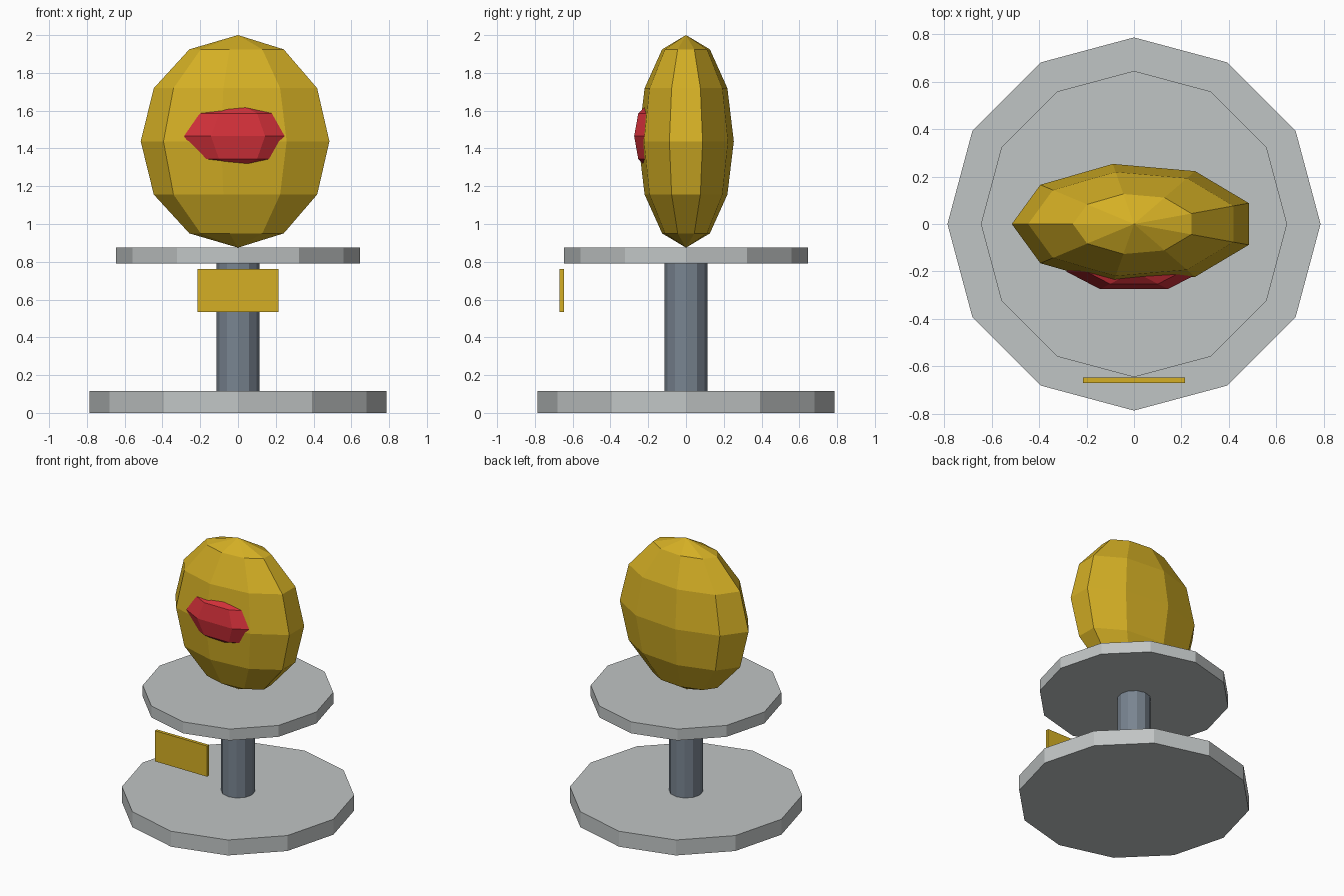
import bpy
import bmesh
from math import sin, cos, pi

cube = bpy.data.objects.get("Cube")
if cube:
    bpy.data.objects.remove(cube, do_unlink=True)


def material(name, rgb):
    mat = bpy.data.materials.new(name)
    mat.use_nodes = True
    colour = (*rgb, 1.0)
    mat.diffuse_color = colour
    mat.node_tree.nodes["Principled BSDF"].inputs["Base Color"].default_value = colour
    return mat


gold = material("gold", (0.66, 0.43, 0.018))
silver = material("silver grey", (0.53, 0.555, 0.555))
slate = material("slate grey", (0.19, 0.23, 0.28))
red = material("red", (0.65, 0.03, 0.042))


def finish(obj, name, mat):
    obj.name = name
    obj.data.name = name
    obj.data.materials.append(mat)
    return obj


def cylinder(name, radius, bottom, top, mat):
    bpy.ops.mesh.primitive_cylinder_add(
        vertices=12, radius=radius, depth=top - bottom,
        location=(0, 0, (bottom + top) / 2))
    return finish(bpy.context.object, name, mat)


def ellipsoid(name, segments, stacks, radii, centre, mat):
    """Faceted ellipsoid whose first meridian points to -x."""
    bm = bmesh.new()
    rx, ry, rz = radii
    top = bm.verts.new((0, 0, rz))
    bottom = bm.verts.new((0, 0, -rz))
    rings = []
    for j in range(1, stacks):
        lat = pi * j / stacks
        rings.append([
            bm.verts.new((-rx * sin(lat) * cos(2 * pi * i / segments),
                          -ry * sin(lat) * sin(2 * pi * i / segments),
                          rz * cos(lat)))
            for i in range(segments)])
    for i in range(segments):
        k = (i + 1) % segments
        bm.faces.new((top, rings[0][i], rings[0][k]))
        bm.faces.new((bottom, rings[-1][k], rings[-1][i]))
        for upper, lower in zip(rings, rings[1:]):
            bm.faces.new((upper[i], lower[i], lower[k], upper[k]))
    bmesh.ops.recalc_face_normals(bm, faces=bm.faces)
    mesh = bpy.data.meshes.new(name)
    bm.to_mesh(mesh)
    bm.free()
    obj = bpy.data.objects.new(name, mesh)
    obj.location = centre
    bpy.context.collection.objects.link(obj)
    return finish(obj, name, mat)


# Stand: base disc, post and upper disc
cylinder("base", 0.786, 0.0, 0.115, silver)
cylinder("post", 0.114, 0.115, 0.79, slate)
cylinder("upper_disc", 0.645, 0.79, 0.875, silver)

# Name plate floating in front of the post
bpy.ops.mesh.primitive_cube_add(size=1, location=(0, -0.658, 0.648))
plate = bpy.context.object
plate.scale = (0.428, 0.024, 0.228)
finish(plate, "plate", gold)

# Flattened gold body with a red gem set in its front
ellipsoid("body", 9, 6, (0.515, 0.257, 0.5625), (0, 0, 1.4375), gold)
ellipsoid("gem", 6, 4, (0.286, 0.086, 0.171), (0, -0.2, 1.465), red)
